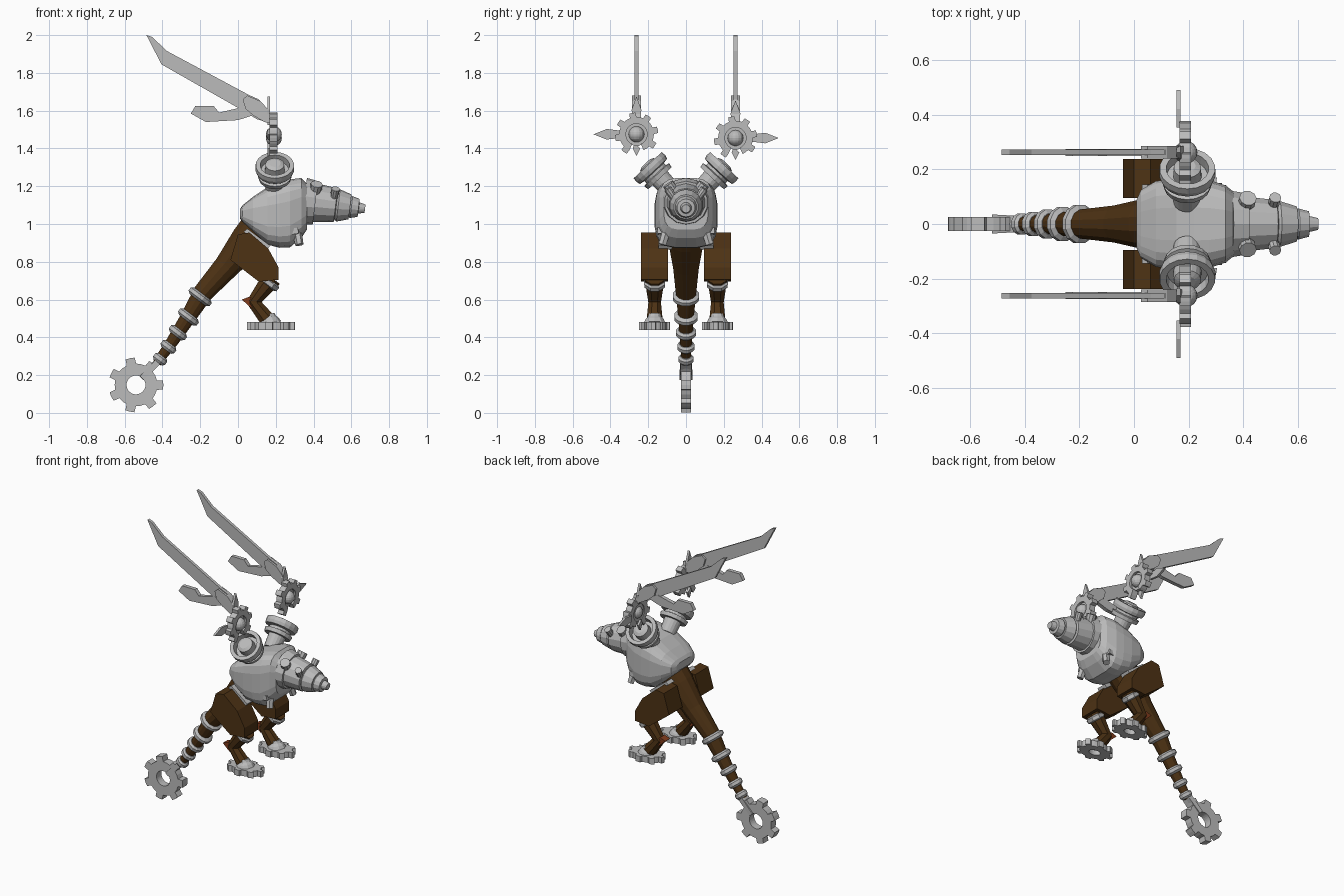
import bpy, bmesh, math
from mathutils import Vector as V, Matrix

if "Cube" in bpy.data.objects:
    bpy.data.objects.remove(bpy.data.objects["Cube"])


def material(name, rgb):
    m = bpy.data.materials.new(name)
    m.diffuse_color = (*rgb, 1)
    m.use_nodes = True
    m.node_tree.nodes["Principled BSDF"].inputs["Base Color"].default_value = m.diffuse_color
    return m


GREY = material("steel grey", (0.50, 0.50, 0.50))
BROWN = material("dark brown", (0.075, 0.032, 0.007))
RUST = material("rust orange", (0.22, 0.045, 0.012))


def finish(name, bm, mat):
    bmesh.ops.recalc_face_normals(bm, faces=bm.faces[:])
    me = bpy.data.meshes.new(name)
    bm.to_mesh(me)
    bm.free()
    me.materials.append(mat)
    ob = bpy.data.objects.new(name, me)
    bpy.context.collection.objects.link(ob)
    return ob


def loft(name, rings, mat):
    """Skin a list of equal point rings and cap the ends."""
    bm = bmesh.new()
    vs = [[bm.verts.new(p) for p in r] for r in rings]
    n = len(vs[0])
    for a, b in zip(vs, vs[1:]):
        for i in range(n):
            j = (i + 1) % n
            bm.faces.new((a[i], a[j], b[j], b[i]))
    bm.faces.new(vs[0])
    bm.faces.new(vs[-1])
    return finish(name, bm, mat)


def circle(c, d, r, n):
    q = V(d).to_track_quat('Z', 'Y')
    return [V(c) + q @ V((r * math.cos(t), r * math.sin(t), 0))
            for t in ((i + 0.5) * 2 * math.pi / n for i in range(n))]


def lathe(name, origin, d, profile, mat, n=16):
    d = V(d).normalized()
    return loft(name, [circle(V(origin) + d * h, d, r, n) for r, h in profile], mat)


def rod(name, a, b, ra, rb, mat, n=10):
    d = V(b) - V(a)
    return lathe(name, a, d, [(ra, 0), (rb, d.length)], mat, n)


def prism(name, pts, y, thick, mat, edge=None):
    """Outline in x,z extruded along y; edge gives a thinner rim scale."""
    return loft(name, [[(x, y + o, z) for x, z in pts] for o in (-thick / 2, thick / 2)], mat)


def gear(name, root, tip, inner, teeth, thick, matrix, mat, a0=0, a1=2 * math.pi):
    """Toothed ring around local z, whole or as an arc."""
    whole = a1 - a0 > 6.28
    prof = []
    for k in range(teeth):
        for f, r in ((0, root), (0.25, root), (0.5, root), (0.56, tip), (0.75, tip), (0.94, tip)):
            prof.append((a0 + (a1 - a0) * (k + f) / teeth, r))
    if not whole:
        prof.append((a1, root))
    bm = bmesh.new()
    cols = []
    for t, r in prof:
        cols.append([bm.verts.new(matrix @ V((q * math.cos(t), q * math.sin(t), z)))
                     for q, z in ((r, -thick / 2), (r, thick / 2), (inner, thick / 2), (inner, -thick / 2))])
    for i in range(len(cols) if whole else len(cols) - 1):
        a, b = cols[i], cols[(i + 1) % len(cols)]
        for k in range(4):
            m = (k + 1) % 4
            bm.faces.new((a[k], a[m], b[m], b[k]))
    if not whole:
        bm.faces.new(cols[0])
        bm.faces.new(cols[-1])
    return finish(name, bm, mat)


def ball(name, c, r, mat):
    bm = bmesh.new()
    bmesh.ops.create_uvsphere(bm, u_segments=16, v_segments=10, radius=r)
    bmesh.ops.translate(bm, verts=bm.verts[:], vec=c)
    return finish(name, bm, mat)


def power(v, e):
    return math.copysign(abs(v) ** e, v)


# body: rounded-square sections along x (x, bottom, top, half width)
sections = [(0.01, 1.03, 1.08, 0.09), (0.025, 1.01, 1.10, 0.125), (0.08, 0.955, 1.145, 0.158),
            (0.155, 0.89, 1.195, 0.167), (0.22, 0.873, 1.22, 0.167), (0.275, 0.875, 1.237, 0.162),
            (0.335, 0.925, 1.245, 0.142), (0.365, 0.97, 1.215, 0.118)]
rings = []
for x, lo, hi, w in sections:
    ring = []
    for i in range(20):
        t = (i + 0.5) * math.pi / 10
        ring.append((x, w * power(math.cos(t), 0.55),
                     (lo + hi) / 2 + (hi - lo) / 2 * power(math.sin(t), 0.55)))
    rings.append(ring)
loft("body", rings, GREY)

# stepped snout
lathe("snout", (0.35, 0, 1.12), (0.99, 0, -0.12),
      [(0.125, 0), (0.115, 0.06), (0.102, 0.06), (0.09, 0.168), (0.076, 0.172), (0.086, 0.182),
       (0.066, 0.245), (0.055, 0.245), (0.058, 0.252), (0.048, 0.29), (0.03, 0.292), (0.022, 0.325)], GREY, 14)

# upright tail: brown tapering core with grey rings
path = [((0.10, 0, 0.97), 0.10), ((0.05, 0, 0.91), 0.095), ((-0.06, 0, 0.775), 0.07), ((-0.185, 0, 0.635), 0.055),
        ((-0.265, 0, 0.505), 0.042), ((-0.32, 0, 0.42), 0.036), ((-0.37, 0, 0.345), 0.03), ((-0.43, 0, 0.265), 0.024)]
core = []
for i, (p, r) in enumerate(path):
    d = V(path[min(i + 1, 7)][0]) - V(path[max(i - 1, 0)][0])
    core.append(circle(p, d, r, 12))
loft("tail", core, BROWN)
TD = V((-0.6, 0, -0.8))
for i, (x, z, r) in enumerate([(-0.2, 0.615, 0.072), (-0.262, 0.508, 0.064), (-0.318, 0.425, 0.054),
                               (-0.368, 0.35, 0.046), (-0.412, 0.285, 0.04)]):
    lathe(f"tail_ring_{i}", V((x, 0, z)) - TD * 0.02, TD,
          [(r * 0.75, 0), (r, 0.01), (r, 0.03), (r * 0.75, 0.042)], GREY, 12)
for s in (-1, 1):
    rod("tail_fork", (-0.42, s * 0.012, 0.275), (-0.51, s * 0.02, 0.185), 0.024, 0.02, GREY, 4)
gear("tail_gear", 0.113, 0.145, 0.05, 7, 0.052,
     Matrix.Translation((-0.54, 0, 0.148)) @ Matrix.Rotation(math.pi / 2, 4, 'X'), GREY, 0.22, 0.22 + 2 * math.pi)

for s in (-1, 1):
    # snout knobs
    for x, z, r, y in ((0.41, 1.175, 0.032, 0.07), (0.51, 1.15, 0.022, 0.072)):
        d = V((0.15, s * 0.55, 0.8)).normalized()
        lathe("snout_knob", V((x, s * y, z)) - d * 0.04, d,
              [(r * 0.9, 0), (r * 0.9, 0.055), (r, 0.055), (r, 0.085)], GREY, 10)
    # chest pegs
    rod("chest_peg", (0.31, s * 0.10, 0.975), (0.325, s * 0.125, 0.89), 0.026, 0.022, GREY, 6)
    rod("belly_peg", (0.25, s * 0.13, 0.955), (0.32, s * 0.135, 0.965), 0.022, 0.022, GREY, 4)

    # shoulder socket: neck, flared cup and inner stud
    lathe("shoulder_socket", (0.195, s * 0.08, 1.18), (0, s * 0.7, 0.75),
          [(0.05, 0), (0.055, 0.085), (0.085, 0.085), (0.09, 0.11), (0.07, 0.115), (0.07, 0.13),
           (0.098, 0.135), (0.104, 0.155), (0.102, 0.18), (0.078, 0.18), (0.075, 0.14),
           (0.052, 0.14), (0.05, 0.185), (0.03, 0.195)], GREY, 18)

    # floating wrist gear with hub
    gy, gz = s * 0.262, 1.465 - s * 0.01
    M = Matrix.Translation((0.187, gy, gz)) @ Matrix(((0, 0, 1, 0), (1, 0, 0, 0), (0, 1, 0, 0), (0, 0, 0, 1)))
    gear("wrist_gear", 0.092, 0.115, 0.056, 7, 0.042, M, GREY, math.radians(-66), math.radians(246))
    lathe("wrist_plate", (0.172, gy, gz), (1, 0, 0), [(0.062, 0), (0.062, 0.02)], GREY, 16)
    ball("wrist_hub", (0.19, gy, gz), 0.042, GREY)
    # spikes: outward, upward, downward
    for name, ax, start, end, w in (("side_spike", (s, 0), 0.09, 0.228, 0.028),
                                    ("top_spike", (0, 1), 0.07, 0.20, 0.026),
                                    ("claw_spike", (0, -1), 0.05, 0.115, 0.02)):
        a, b = ax
        out = [(start, -w * 0.7), (start, w * 0.7), (end - 0.07 + (0.03 if b < 0 else 0), w),
               (end, 0), (end - 0.07 + (0.03 if b < 0 else 0), -w)]
        if name == "claw_spike":
            out = [(start, -0.01), (0.075, w), (end, 0), (0.075, -w)]
        loft(name, [[(x, gy + a * u - b * v, gz + b * u + a * v) for u, v in out]
                    for x in (0.155, 0.17)], GREY)

    # swept blades: long one, short one, and their root
    prism("long_blade", [(-0.485, 2.0), (-0.455, 1.99), (-0.375, 1.915), (0.06, 1.682), (0.11, 1.66),
                         (0.15, 1.61), (0.15, 1.54), (0.10, 1.555), (0.0, 1.615), (-0.405, 1.845)],
          s * 0.262, 0.02, GREY)
    prism("short_blade", [(-0.25, 1.585), (-0.225, 1.626), (-0.13, 1.626), (-0.1, 1.59), (0.02, 1.618),
                          (0.11, 1.585), (0.0, 1.55), (-0.17, 1.54)], s * 0.262, 0.026, GREY)
    prism("blade_root", [(0.04, 1.61), (0.025, 1.66), (0.05, 1.68), (0.12, 1.65), (0.165, 1.60),
                         (0.185, 1.53), (0.14, 1.54), (0.08, 1.575)], s * 0.262, 0.046, GREY)

    # leg: slab thigh, knee, bent shin
    ly = s * 0.166
    prism("thigh", [(0.0, 0.945), (0.06, 0.955), (0.16, 0.87), (0.215, 0.77), (0.215, 0.705),
                    (0.11, 0.695), (-0.04, 0.81)], ly, 0.143, BROWN)
    prism("hip_bracket", [(0.03, 0.96), (0.05, 0.975), (0.17, 0.885), (0.155, 0.865)], s * 0.11, 0.07, GREY)
    rod("upper_shin", (0.18, ly, 0.715), (0.075, ly, 0.58), 0.056, 0.034, BROWN, 8)
    lathe("knee_ring", (0.178, ly, 0.70), (-0.6, 0, -0.8), [(0.05, 0), (0.06, 0.008), (0.058, 0.03), (0.045, 0.036)],
          GREY, 8)
    prism("heel_joint", [(0.02, 0.60), (0.06, 0.615), (0.095, 0.59), (0.07, 0.555)], ly, 0.05, RUST)
    rod("lower_shin", (0.075, ly, 0.595), (0.15, ly, 0.50), 0.034, 0.044, BROWN, 8)
    lathe("ankle", (0.17, ly, 0.475), (-0.15, 0, 1), [(0.06, 0), (0.05, 0.02), (0.036, 0.035), (0.03, 0.05)], GREY, 10)
    # gear foot, longer than wide
    F = Matrix.Translation((0.175, ly, 0.46)) @ Matrix.Diagonal((1, 0.64, 1, 1))
    gear("foot_gear", 0.105, 0.128, 0.04, 8, 0.04, F, GREY, 0.1, 0.1 + 2 * math.pi)
